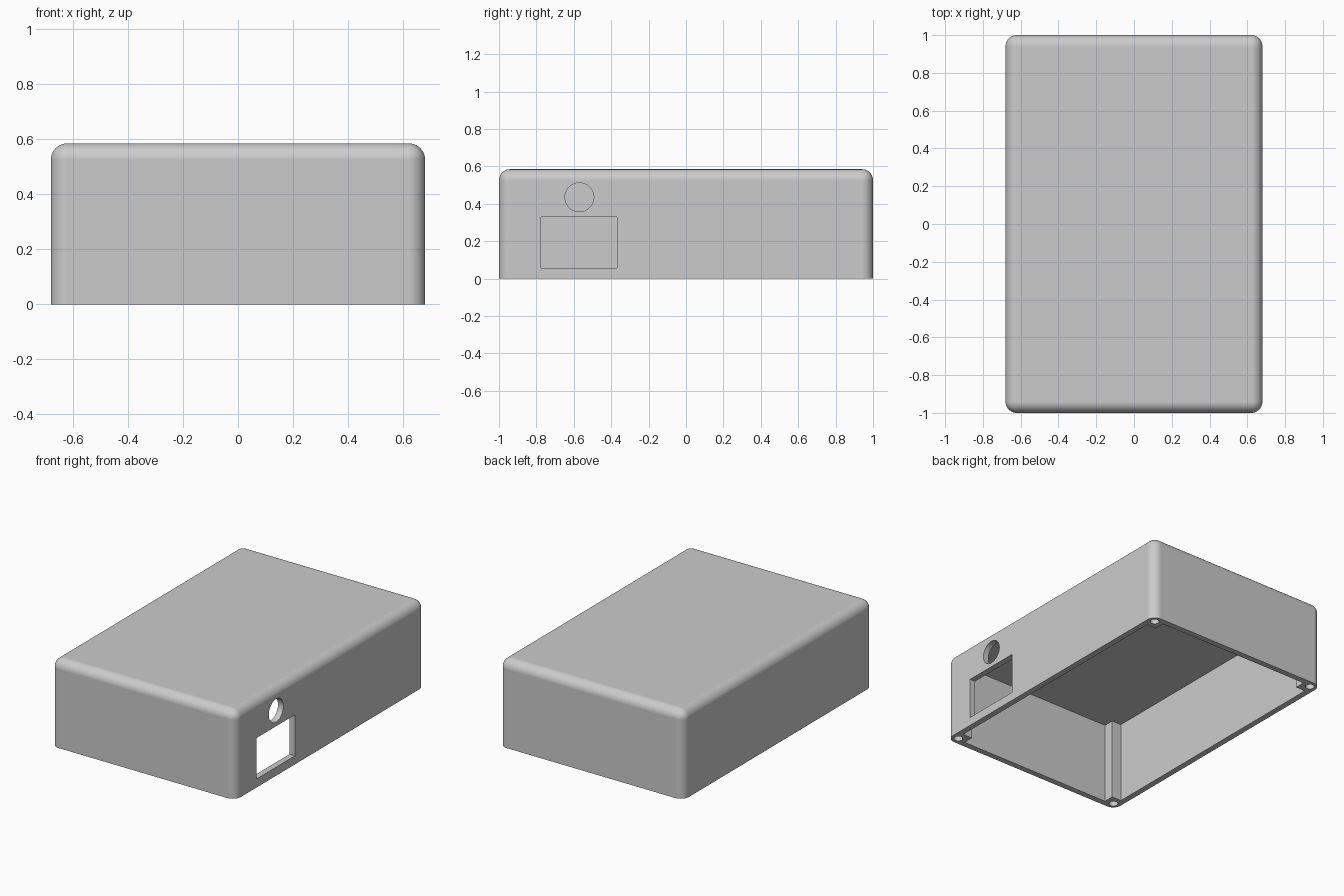
import bpy
import bmesh
from mathutils import Matrix, Vector

if "Cube" in bpy.data.objects:
    bpy.data.objects.remove(bpy.data.objects["Cube"])

HX, HY, HEIGHT = 0.68, 1.0, 0.585   # half width, half length, height
ROUND, WALL, POST = 0.06, 0.04, 0.11
SCREW_INSET, SCREW_RADIUS, SCREW_DEPTH = 0.05, 0.028, 0.4


def to_object(bm, name):
    bmesh.ops.recalc_face_normals(bm, faces=bm.faces)
    mesh = bpy.data.meshes.new(name)
    bm.to_mesh(mesh)
    bm.free()
    obj = bpy.data.objects.new(name, mesh)
    bpy.context.collection.objects.link(obj)
    return obj


def box(low, high):
    low, high = Vector(low), Vector(high)
    bm = bmesh.new()
    bmesh.ops.create_cube(bm, size=1)
    bmesh.ops.scale(bm, vec=high - low, verts=bm.verts)
    bmesh.ops.translate(bm, vec=(low + high) / 2, verts=bm.verts)
    return bm


def cylinder(name, radius, depth, centre, axis="Z"):
    bm = bmesh.new()
    turn = Matrix.Rotation(1.5707963, 4, "Y") if axis == "X" else Matrix()
    bmesh.ops.create_cone(bm, cap_ends=True, segments=48, radius1=radius, radius2=radius,
                          depth=depth, matrix=Matrix.Translation(centre) @ turn)
    return to_object(bm, name)


def cavity():
    # Interior outline, notched at each corner to leave the screw posts
    ix, iy, px, py = HX - WALL, HY - WALL, HX - POST, HY - POST
    outline = []
    for sx, sy in ((1, 1), (-1, 1), (-1, -1), (1, -1)):
        corner = [(ix, py), (px, py), (px, iy)]
        if sx * sy < 0:
            corner.reverse()
        outline += [(sx * x, sy * y, -0.1) for x, y in corner]
    bm = bmesh.new()
    face = bm.faces.new([bm.verts.new(p) for p in outline])
    grown = bmesh.ops.extrude_face_region(bm, geom=[face])["geom"]
    bmesh.ops.translate(bm, vec=(0, 0, HEIGHT - WALL + 0.1),
                        verts=[v for v in grown if isinstance(v, bmesh.types.BMVert)])
    return to_object(bm, "cavity_cutter")


# Outer body, rounded everywhere except around the open base
bm = box((-HX, -HY, 0), (HX, HY, HEIGHT))
rounded = [e for e in bm.edges if max(v.co.z for v in e.verts) > HEIGHT / 2]
bmesh.ops.bevel(bm, geom=rounded, offset=ROUND, segments=10, profile=0.5,
                affect="EDGES", clamp_overlap=True)
case = to_object(bm, "enclosure_case")

# Interior, side window, round port and screw holes
cutters = [
    cavity(),
    to_object(box((HX - 0.1, -0.775, 0.057), (HX + 0.1, -0.37, 0.33)), "window_cutter"),
    cylinder("port_cutter", 0.077, 0.2, (HX, -0.57, 0.435), "X"),
]
for sx in (-1, 1):
    for sy in (-1, 1):
        centre = (sx * (HX - SCREW_INSET), sy * (HY - SCREW_INSET), SCREW_DEPTH / 2 - 0.05)
        cutters.append(cylinder("screw_cutter", SCREW_RADIUS, SCREW_DEPTH + 0.1, centre))

for obj in bpy.context.selected_objects:
    obj.select_set(False)
case.select_set(True)
bpy.context.view_layer.objects.active = case
for cutter in cutters:
    cutter.hide_render = True
    cut = case.modifiers.new("cut", "BOOLEAN")
    cut.operation = "DIFFERENCE"
    cut.solver = "EXACT"
    cut.object = cutter
    bpy.ops.object.modifier_apply(modifier=cut.name)
    bpy.data.objects.remove(cutter)

# Plain grey plastic
grey = bpy.data.materials.new("grey_plastic")
grey.use_nodes = True
colour = (0.6, 0.6, 0.6, 1)
grey.diffuse_color = colour
grey.node_tree.nodes["Principled BSDF"].inputs["Base Color"].default_value = colour
case.data.materials.clear()
case.data.materials.append(grey)

bpy.ops.object.shade_smooth_by_angle()
normals = case.modifiers.new("even_shading", "WEIGHTED_NORMAL")
normals.keep_sharp = True
